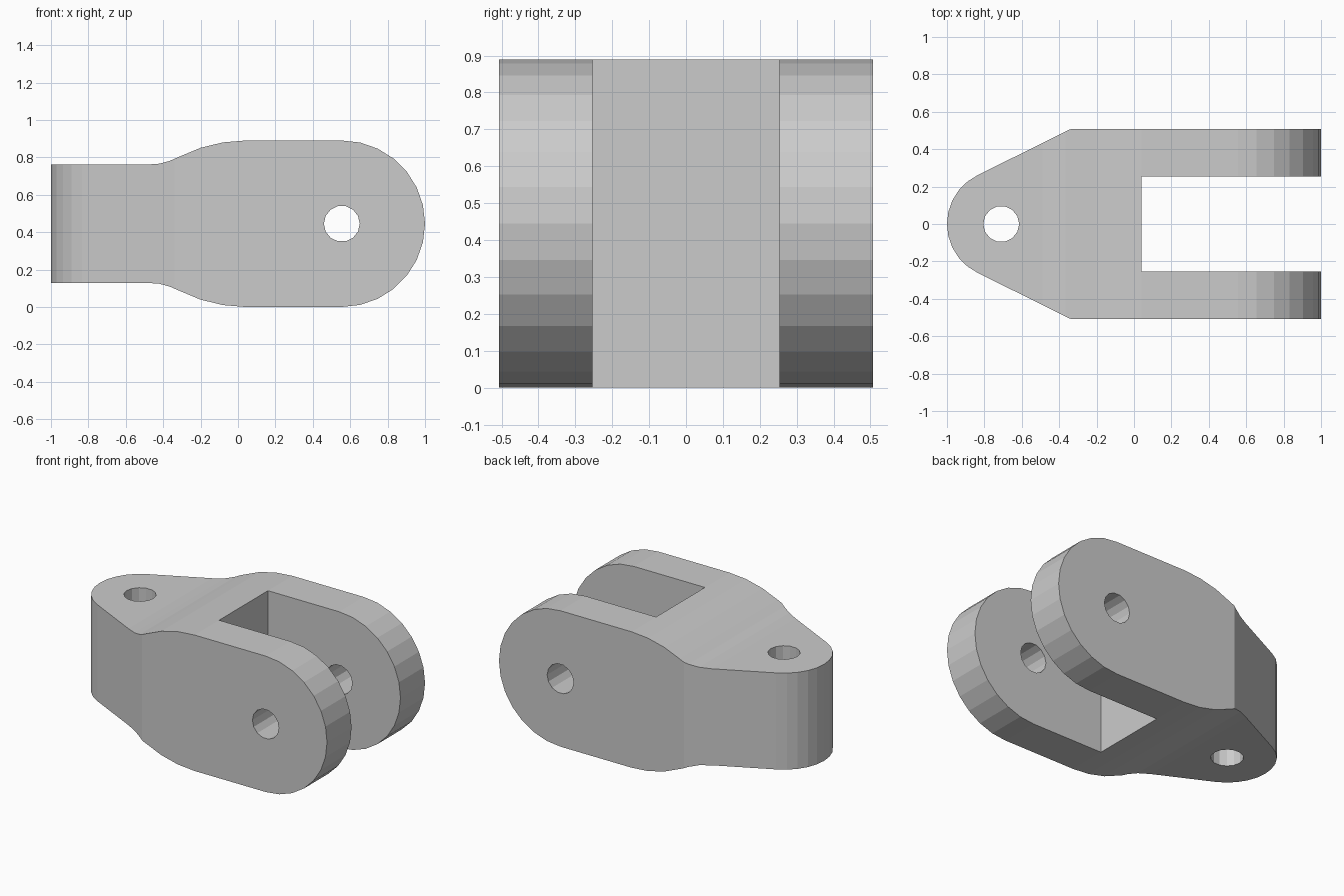
import bpy, bmesh, math
from mathutils import Vector

if "Cube" in bpy.data.objects:
    bpy.data.objects.remove(bpy.data.objects["Cube"])

MID = 0.445          # height of the horizontal centre plane


def prism(name, pts, to3d, direction):
    """Extrude a closed 2D outline along a direction."""
    bm = bmesh.new()
    face = bm.faces.new([bm.verts.new(to3d(a, b)) for a, b in pts])
    ext = bmesh.ops.extrude_face_region(bm, geom=[face])
    verts = [g for g in ext["geom"] if isinstance(g, bmesh.types.BMVert)]
    bmesh.ops.translate(bm, verts=verts, vec=Vector(direction))
    bmesh.ops.recalc_face_normals(bm, faces=bm.faces)
    me = bpy.data.meshes.new(name)
    bm.to_mesh(me)
    bm.free()
    ob = bpy.data.objects.new(name, me)
    bpy.context.collection.objects.link(ob)
    return ob


def arc(cx, cy, r, a0, a1, n):
    return [(cx + r * math.cos(math.radians(a0 + (a1 - a0) * i / n)),
             cy + r * math.sin(math.radians(a0 + (a1 - a0) * i / n)))
            for i in range(n + 1)]


def side(name, pts, half_width):
    return prism(name, pts, lambda x, z: (x, -half_width, MID + z), (0, 2 * half_width, 0))


def plan(name, pts):
    return prism(name, pts, lambda x, y: (x, y, -0.2), (0, 0, 1.4))


def cut(target, cutter, operation):
    cutter.hide_render = True
    mod = target.modifiers.new(operation, 'BOOLEAN')
    mod.operation, mod.solver, mod.object = operation, 'EXACT', cutter
    bpy.context.view_layer.objects.active = target
    bpy.ops.object.modifier_apply(modifier=mod.name)
    bpy.data.objects.remove(cutter, do_unlink=True)


# Side outline: rounded fork end, S-curve shoulder, narrower neck
shoulder = [(0.04, 0.445), (-0.08, 0.435), (-0.2, 0.406), (-0.31, 0.36),
            (-0.365, 0.336), (-0.42, 0.321), (-0.49, 0.316), (-1.1, 0.316)]
outline = arc(0.555, 0, 0.445, -90, 90, 14) + shoulder
outline += [(x, -z) for x, z in reversed(shoulder)]
body = side("clevis_body", outline, 0.6)

# Plan outline: parallel sides tapering to a rounded nose
nose = arc(-0.71, 0, 0.29, 115.5, 244.5, 10)
cut(body, plan("plan_limit", [(1.2, 0.507), (-0.34, 0.507)] + nose +
               [(-0.34, -0.507), (1.2, -0.507)]), 'INTERSECT')

# Fork slot, cross pin hole and vertical nose hole
cut(body, plan("slot_cutter", [(0.04, -0.253), (1.2, -0.253), (1.2, 0.253), (0.04, 0.253)]),
    'DIFFERENCE')
cut(body, side("pin_cutter", arc(0.555, 0, 0.096, 0, 360, 14)[:-1], 0.7), 'DIFFERENCE')
cut(body, plan("nose_cutter", arc(-0.71, 0, 0.096, 0, 360, 14)[:-1]), 'DIFFERENCE')
